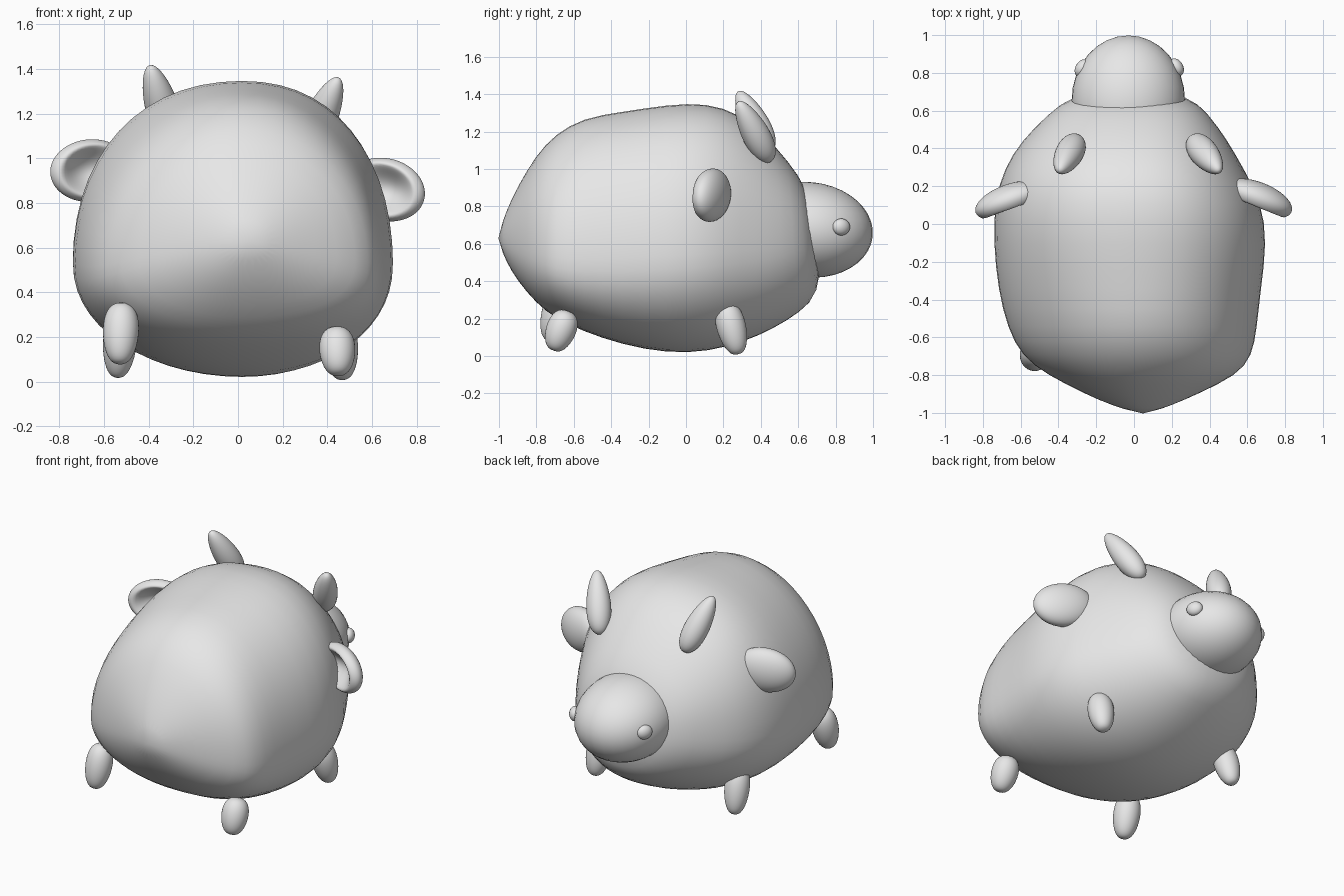
import bpy, bmesh, math
from mathutils import Vector, Matrix

cube = bpy.data.objects.get("Cube")
if cube:
    bpy.data.objects.remove(cube, do_unlink=True)

grey = bpy.data.materials.new("plain_grey")
grey.use_nodes = True
grey.diffuse_color = (0.8, 0.8, 0.8, 1)
grey.node_tree.nodes["Principled BSDF"].inputs["Base Color"].default_value = (0.8, 0.8, 0.8, 1)


def finish(name, bm):
    """Turn a bmesh into a smooth grey object."""
    bmesh.ops.recalc_face_normals(bm, faces=bm.faces[:])
    for face in bm.faces:
        face.smooth = True
    mesh = bpy.data.meshes.new(name)
    bm.to_mesh(mesh)
    bm.free()
    mesh.materials.append(grey)
    obj = bpy.data.objects.new(name, mesh)
    bpy.context.collection.objects.link(obj)
    return obj


def unit_sphere(segments=32, rings=20):
    bm = bmesh.new()
    bmesh.ops.create_uvsphere(bm, u_segments=segments, v_segments=rings, radius=1)
    return bm


def ellipsoid(name, centre, radii, tilt=0, turn=0):
    """Stretched sphere, tilted about x and then turned about z."""
    bm = unit_sphere()
    rot = Matrix.Rotation(math.radians(turn), 4, "Z") @ Matrix.Rotation(math.radians(tilt), 4, "X")
    bm.transform(Matrix.Translation(centre) @ rot @ Matrix.Diagonal((*radii, 1)))
    return finish(name, bm)


def limb(name, start, end, radius, taper, fullness):
    """Rounded limb from start to end, narrowing towards the end."""
    start, end = Vector(start), Vector(end)
    axis = end - start
    bm = unit_sphere()
    for v in bm.verts:
        ring = math.hypot(v.co.x, v.co.y)
        grow = ring ** (fullness - 1) if ring > 0.001 else 1
        grow *= radius * (1 - taper * v.co.z)
        v.co.x *= grow
        v.co.y *= grow
        v.co.z *= axis.length / 2
    rot = axis.to_track_quat("Z", "Y").to_matrix().to_4x4()
    bm.transform(Matrix.Translation((start + end) / 2) @ rot)
    return finish(name, bm)


def ear(name, centre, turn, droop):
    """Thick flat ear with a hollow pressed into the -y side."""
    bm = unit_sphere(48, 32)
    for v in bm.verts:
        if v.co.y < 0:
            edge = math.hypot(v.co.x, v.co.z) / 0.85
            v.co.y += 1.4 * max(0, 1 - edge ** 2) ** 1.3
    rot = Matrix.Rotation(math.radians(turn), 4, "Z") @ Matrix.Rotation(math.radians(droop), 4, "Y")
    bm.transform(Matrix.Translation(centre) @ rot @ Matrix.Diagonal((0.19, 0.085, 0.14, 1)))
    return finish(name, bm)


# Body sections: y, right edge, left edge, bottom, top, height of widest point
sections = [
    (-0.96, -0.12, 0.20, 0.50, 0.78, 0.62),
    (-0.9, -0.26, 0.34, 0.40, 0.91, 0.59),
    (-0.8, -0.46, 0.55, 0.28, 1.08, 0.54),
    (-0.7, -0.6, 0.63, 0.2, 1.19, 0.51),
    (-0.55, -0.675, 0.655, 0.13, 1.28, 0.5),
    (-0.35, -0.725, 0.675, 0.06, 1.31, 0.51),
    (-0.1, -0.75, 0.71, 0.01, 1.35, 0.52),
    (0.12, -0.745, 0.68, 0.02, 1.36, 0.53),
    (0.3, -0.69, 0.58, 0.075, 1.3, 0.55),
    (0.44, -0.6, 0.5, 0.14, 1.19, 0.56),
    (0.58, -0.46, 0.4, 0.23, 1.04, 0.6),
    (0.68, -0.33, 0.29, 0.33, 0.9, 0.62),
]
SIDES = 28
MIDDLE = 0.02


def power(value, exponent):
    return math.copysign(abs(value) ** exponent, value)


bm = bmesh.new()
loops = []
for y, right, left, low, high, wide in sections:
    loop = []
    rump = min(1, max(0, -y / 0.5))    # the rump narrows upwards, most on the right
    lean = 0.05 * max(0, y)            # the face leans back towards the top
    for i in range(SIDES):
        a = math.tau * i / SIDES
        c, s = math.cos(a), math.sin(a)
        if s > 0:
            full = 0.9 + rump * (0.07 if c > 0 else 0.15)
        else:
            full = 1 - rump * (0.15 if c > 0 else 0.05)
        x = MIDDLE + power(c, full) * (left - MIDDLE if c > 0 else MIDDLE - right)
        z = wide + power(s, full) * (high - wide if s > 0 else wide - low)
        loop.append(bm.verts.new((x, y - lean * s, z)))
    loops.append(loop)
for a, b in zip(loops, loops[1:]):
    for i in range(SIDES):
        j = (i + 1) % SIDES
        bm.faces.new((a[i], a[j], b[j], b[i]))
for loop, tip in ((loops[0], (0.05, -1.01, 0.63)), (loops[-1], (-0.03, 0.72, 0.64))):
    pole = bm.verts.new(tip)
    for i in range(SIDES):
        bm.faces.new((loop[i], loop[(i + 1) % SIDES], pole))
body = finish("body", bm)
smoothing = body.modifiers.new("smoothing", "SUBSURF")
smoothing.levels = smoothing.render_levels = 1

# Snout and eyes
ellipsoid("snout", (-0.03, 0.655, 0.675), (0.3, 0.345, 0.255), tilt=-6)
ellipsoid("left_eye", (0.225, 0.83, 0.69), (0.035, 0.05, 0.045), turn=30)
ellipsoid("right_eye", (-0.275, 0.825, 0.7), (0.035, 0.05, 0.045), turn=-30)

# Horns
limb("left_horn", (0.31, 0.45, 1.04), (0.45, 0.28, 1.36), 0.073, 0.2, 0.95)
limb("right_horn", (-0.30, 0.45, 1.09), (-0.395, 0.28, 1.415), 0.073, 0.2, 0.95)

# Ears
ear("left_ear", (0.66, 0.135, 0.86), -22, 12)
ear("right_ear", (-0.66, 0.125, 0.945), 20, -4)

# Legs
limb("front_left_leg", (0.45, 0.21, 0.28), (0.47, 0.28, 0.01), 0.078, 0.12, 0.75)
limb("front_right_leg", (-0.52, 0.19, 0.30), (-0.54, 0.27, 0.02), 0.075, 0.12, 0.75)
limb("back_left_leg", (0.44, -0.63, 0.24), (0.45, -0.71, 0.03), 0.08, 0.1, 0.75)
limb("back_right_leg", (-0.52, -0.66, 0.35), (-0.53, -0.73, 0.08), 0.08, 0.1, 0.75)
